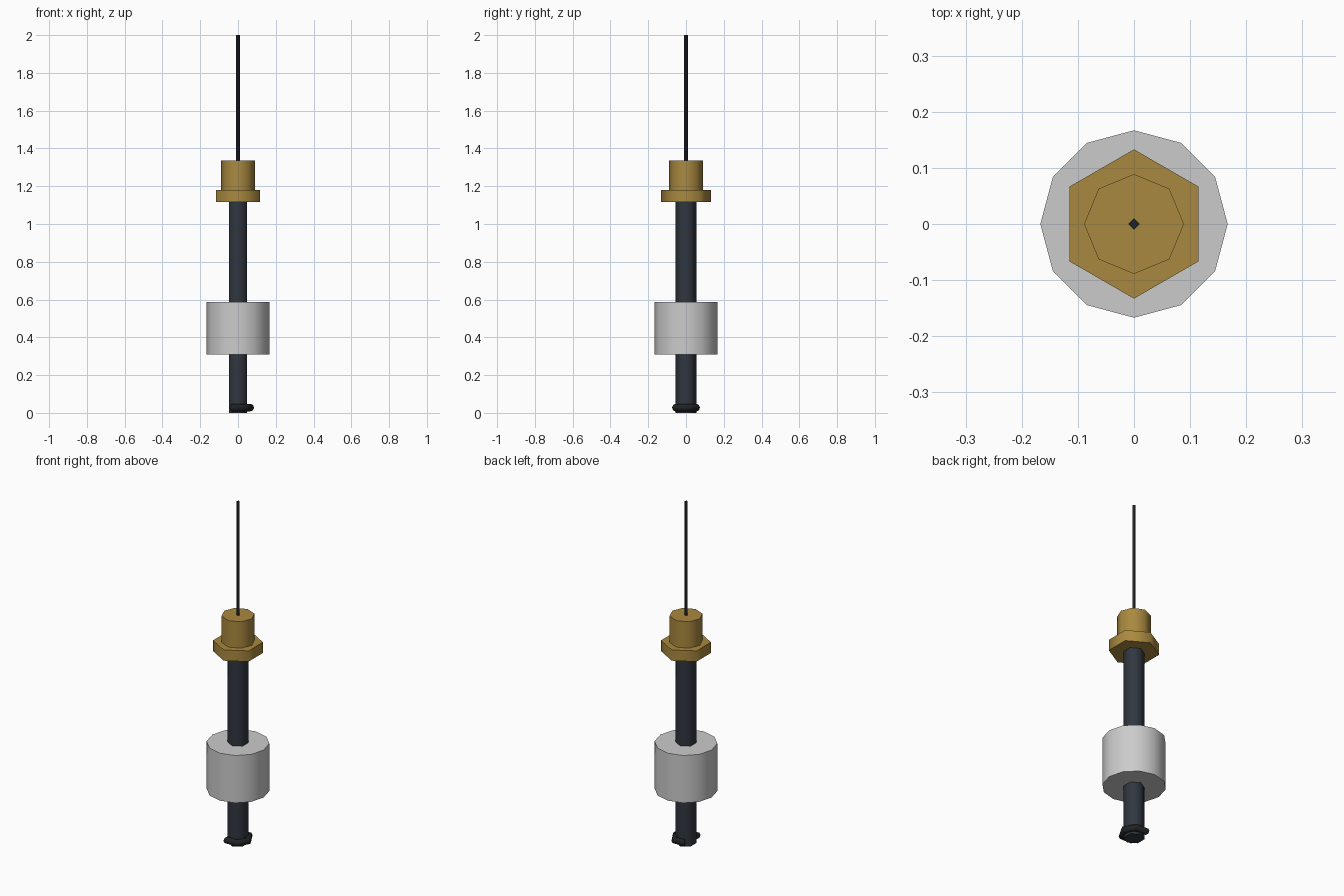
import bpy, bmesh
from math import sin, cos, pi, radians

if "Cube" in bpy.data.objects:
    bpy.data.objects.remove(bpy.data.objects["Cube"])


def material(name, rgb):
    m = bpy.data.materials.new(name)
    m.diffuse_color = (*rgb, 1)
    m.use_nodes = True
    m.node_tree.nodes["Principled BSDF"].inputs["Base Color"].default_value = m.diffuse_color
    return m


plastic = material("dark_plastic", (0.03, 0.038, 0.05))
brass = material("brass", (0.4, 0.25, 0.05))
foam = material("pale_float", (0.65, 0.65, 0.67))
black = material("black", (0.015, 0.016, 0.018))


def finish(name, bm, mat):
    bmesh.ops.recalc_face_normals(bm, faces=bm.faces)
    me = bpy.data.meshes.new(name)
    bm.to_mesh(me)
    bm.free()
    me.materials.append(mat)
    ob = bpy.data.objects.new(name, me)
    bpy.context.collection.objects.link(ob)
    bpy.ops.object.select_all(action='DESELECT')
    ob.select_set(True)
    bpy.context.view_layer.objects.active = ob
    bpy.ops.object.shade_smooth_by_angle(angle=radians(65))
    return ob


# Upright prism with one corner on the +y axis
def prism(name, sides, r, z0, z1, mat):
    bm = bmesh.new()
    base = bm.faces.new([bm.verts.new((r * sin(2 * pi * i / sides),
                                       r * cos(2 * pi * i / sides), z0))
                         for i in range(sides)])
    out = bmesh.ops.extrude_face_region(bm, geom=[base], use_keep_orig=True)
    for v in out["geom"]:
        if isinstance(v, bmesh.types.BMVert):
            v.co.z = z1
    return finish(name, bm, mat)


prism("stem", 6, 0.055, 0.0, 1.12, plastic)
prism("float", 12, 0.167, 0.31, 0.588, foam)
prism("hex_nut", 6, 0.133, 1.117, 1.18, brass)
prism("threaded_collar", 8, 0.089, 1.18, 1.335, brass)
prism("cable", 4, 0.01, 1.335, 2.0, black)

# Open retaining ring: coarse tube swept around the stem foot, gap towards -x
R, tube, height, sides = 0.065, 0.02, 0.028, 8
bm = bmesh.new()
rings = []
for deg in (-120, -60, 0, 60, 120):
    a = radians(deg)
    ring = []
    for k in range(sides):
        t = 2 * pi * k / sides
        d = R + tube * cos(t)
        ring.append(bm.verts.new((d * cos(a), d * sin(a), height + tube * sin(t))))
    rings.append(ring)
for p, q in zip(rings, rings[1:]):
    for k in range(sides):
        n = (k + 1) % sides
        bm.faces.new((p[k], p[n], q[n], q[k]))
bm.faces.new(rings[0])
bm.faces.new(rings[-1])
finish("retaining_clip", bm, black)
